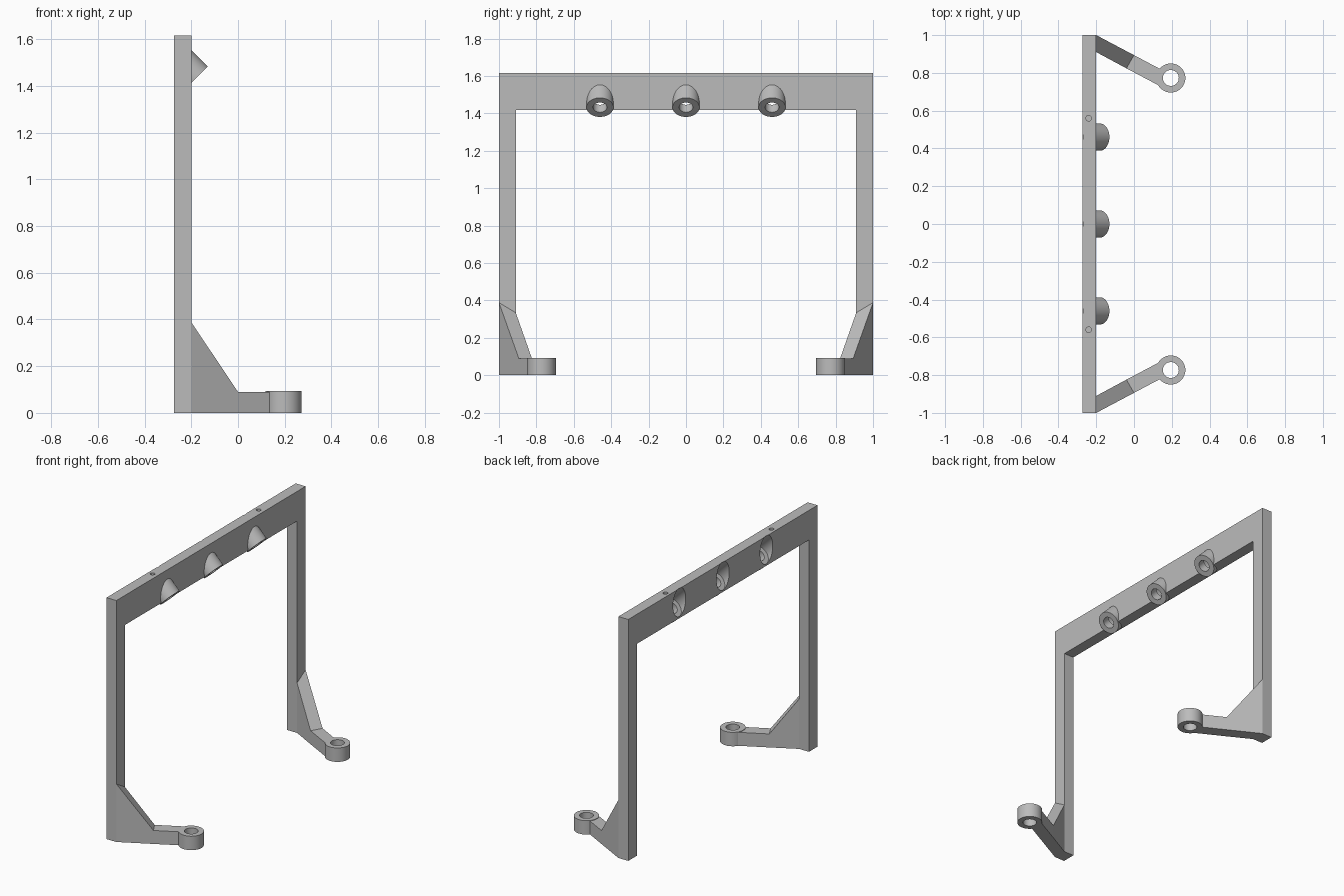
import bpy, bmesh, math
from mathutils import Vector, Matrix

default = bpy.data.objects.get("Cube")
if default:
    bpy.data.objects.remove(default, do_unlink=True)

grey = bpy.data.materials.new("plain grey")
grey.use_nodes = True
grey.diffuse_color = (0.5, 0.5, 0.5, 1)
grey.node_tree.nodes["Principled BSDF"].inputs["Base Color"].default_value = (0.5, 0.5, 0.5, 1)

BACK, FACE, TOP = -0.273, -0.2, 1.615
UNDER, INNER = 1.417, 0.91


def make_object(name, bm):
    bmesh.ops.recalc_face_normals(bm, faces=bm.faces)
    mesh = bpy.data.meshes.new(name)
    bm.to_mesh(mesh)
    bm.free()
    mesh.materials.append(grey)
    obj = bpy.data.objects.new(name, mesh)
    bpy.context.collection.objects.link(obj)
    return obj


def cylinder(name, start, end, radius, clip_x=None, sides=48):
    """Closed cylinder between two points, optionally trimmed behind clip_x."""
    start, end = Vector(start), Vector(end)
    axis = end - start
    bm = bmesh.new()
    turn = Vector((0, 0, 1)).rotation_difference(axis).to_matrix().to_4x4()
    bmesh.ops.create_cone(bm, cap_ends=True, segments=sides, radius1=radius,
                          radius2=radius, depth=axis.length,
                          matrix=Matrix.Translation((start + end) / 2) @ turn)
    if clip_x is not None:
        geom = bm.verts[:] + bm.edges[:] + bm.faces[:]
        cut = bmesh.ops.bisect_plane(bm, geom=geom, plane_co=(clip_x, 0, 0),
                                     plane_no=(1, 0, 0), clear_inner=True)
        edges = [e for e in cut["geom_cut"] if isinstance(e, bmesh.types.BMEdge)]
        bmesh.ops.contextual_create(bm, geom=edges)
    return make_object(name, bm)


def combine(target, tool, operation):
    """Apply a boolean and discard the tool object."""
    tool.hide_render = True
    mod = target.modifiers.new("combine", "BOOLEAN")
    mod.operation, mod.object, mod.solver = operation, tool, "EXACT"
    bpy.context.view_layer.objects.active = target
    bpy.ops.object.modifier_apply(modifier=mod.name)
    bpy.data.objects.remove(tool, do_unlink=True)


def smooth(obj):
    bpy.ops.object.select_all(action="DESELECT")
    obj.select_set(True)
    bpy.context.view_layer.objects.active = obj
    bpy.ops.object.shade_smooth_by_angle(angle=math.radians(30))


# Portal frame: an upside-down U extruded through its thickness
bm = bmesh.new()
outline = [(-1, 0), (-INNER, 0), (-INNER, UNDER), (INNER, UNDER),
           (INNER, 0), (1, 0), (1, TOP), (-1, TOP)]
face = bm.faces.new([bm.verts.new((BACK, y, z)) for y, z in outline])
extruded = bmesh.ops.extrude_face_region(bm, geom=[face])["geom"]
bmesh.ops.translate(bm, vec=(FACE - BACK, 0, 0),
                    verts=[v for v in extruded if isinstance(v, bmesh.types.BMVert)])
frame = make_object("portal_frame", bm)

# Three angled sockets in the top beam, pointing outward and down
tip_x, tip_z = -0.181, 1.432


def on_axis(y, t):
    return (tip_x - t, y, tip_z + t)


socket_rows = (-0.46, 0, 0.46)
for y in socket_rows:
    combine(frame, cylinder("socket", on_axis(y, 0), on_axis(y, 0.2), 0.072, BACK + 0.012), "UNION")
for y in socket_rows:
    combine(frame, cylinder("bore", on_axis(y, -0.1), on_axis(y, 0.06), 0.037), "DIFFERENCE")
    combine(frame, cylinder("counterbore", on_axis(y, 0.04), on_axis(y, 0.25), 0.067), "DIFFERENCE")

# Two small blind holes in the top edge
for y in (-0.56, 0.56):
    combine(frame, cylinder("pin_hole", (-0.24, y, TOP - 0.1), (-0.24, y, TOP + 0.1), 0.015, sides=24), "DIFFERENCE")
smooth(frame)

# Feet: a gusseted arm angled inward, ending in a mounting ring
arm_outer = [(FACE, 1.0, 0.388), (0, 0.894, 0.09), (0.145, 0.817, 0.09)]
arm_inner = [(FACE, INNER, 0.334), (-0.04, 0.824, 0.09), (0.145, 0.726, 0.09)]
for side, word in ((1, "left"), (-1, "right")):
    bm = bmesh.new()
    rings = []
    for (ox, oy, oz), (ix, iy, iz) in zip(arm_outer, arm_inner):
        corners = [(ox, oy, 0), (ox, oy, oz), (ix, iy, iz), (ix, iy, 0)]
        rings.append([bm.verts.new((x, y * side, z)) for x, y, z in corners])
    for a, b in zip(rings, rings[1:]):
        for i in range(4):
            j = (i + 1) % 4
            bm.faces.new((a[i], a[j], b[j], b[i]))
    bm.faces.new(rings[0])
    bm.faces.new(rings[-1])
    make_object(word + "_foot_arm", bm)

    y = 0.773 * side
    ring = cylinder(word + "_mounting_ring", (0.195, y, 0), (0.195, y, 0.093), 0.077)
    combine(ring, cylinder("ring_hole", (0.195, y, -0.1), (0.195, y, 0.2), 0.042), "DIFFERENCE")
    smooth(ring)
